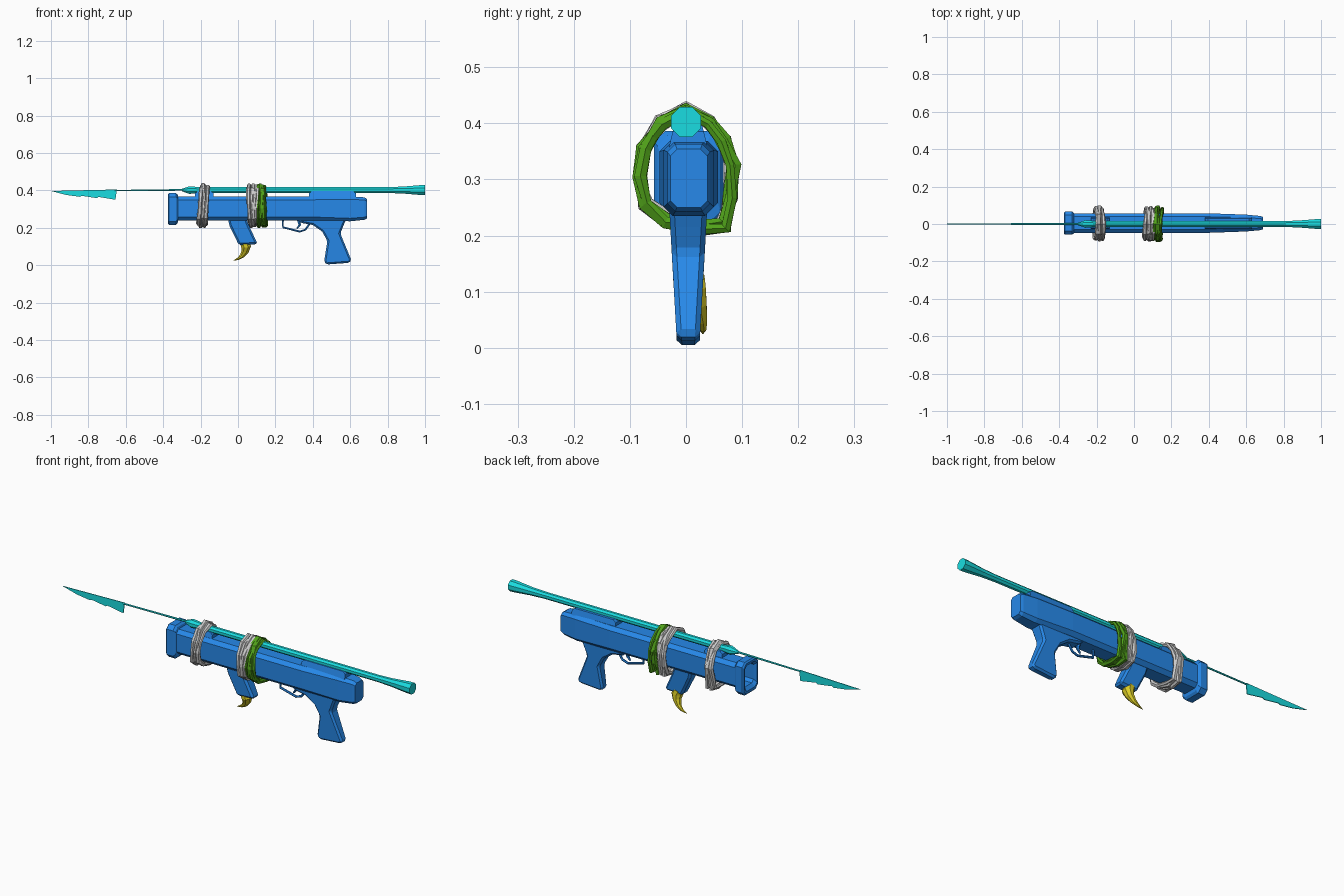
import bpy, bmesh, math, random
from mathutils import Vector

if "Cube" in bpy.data.objects:
    bpy.data.objects.remove(bpy.data.objects["Cube"])
random.seed(4)

def material(name, rgb):
    m = bpy.data.materials.new(name)
    m.diffuse_color = (*rgb, 1)
    m.use_nodes = True
    m.node_tree.nodes["Principled BSDF"].inputs["Base Color"].default_value = m.diffuse_color
    return m

BLUE = material("blue", (0.02, 0.25, 0.82))
CYAN = material("cyan", (0.01, 0.72, 0.75))
GREEN = material("green", (0.08, 0.36, 0.01))
YELLOW = material("yellow", (0.72, 0.62, 0.02))

def finish(name, bm, mat=None, bevel=0):
    bmesh.ops.recalc_face_normals(bm, faces=bm.faces)
    me = bpy.data.meshes.new(name)
    bm.to_mesh(me)
    bm.free()
    ob = bpy.data.objects.new(name, me)
    bpy.context.collection.objects.link(ob)
    if mat:
        me.materials.append(mat)
    if bevel:
        b = ob.modifiers.new("bevel", 'BEVEL')
        b.width, b.segments, b.limit_method = bevel, 1, 'ANGLE'
    return ob

def skin(bm, rings, closed=False):
    """Bridge rings of points, capping both ends unless closed."""
    vs = [[bm.verts.new(p) for p in r] for r in rings]
    n = len(vs[0])
    for i in range(len(vs) if closed else len(vs) - 1):
        a, b = vs[i], vs[(i + 1) % len(vs)]
        for j in range(n):
            bm.faces.new((a[j], a[(j + 1) % n], b[(j + 1) % n], b[j]))
    if not closed:
        bm.faces.new(vs[0])
        bm.faces.new(vs[-1])

def tube(bm, path, radii, sides, ref, closed=False):
    pts = [Vector(p) for p in path]
    ref, n, rings = Vector(ref), len(path), []
    for i, p in enumerate(pts):
        a = pts[(i - 1) % n] if closed else pts[max(i - 1, 0)]
        b = pts[(i + 1) % n] if closed else pts[min(i + 1, n - 1)]
        t = (b - a).normalized()
        u = t.cross(ref).normalized()
        w = u.cross(t)
        r = radii[i] if isinstance(radii, list) else radii
        rings.append([p + r * (u * math.cos(k) + w * math.sin(k))
                      for k in (2 * math.pi * (j + 0.5) / sides for j in range(sides))])
    skin(bm, rings, closed)

def octagon(x, hy, z0, z1, c, cy=0.005):
    q = [(hy, z0 + c), (hy, z1 - c), (hy - c, z1), (c - hy, z1),
         (-hy, z1 - c), (-hy, z0 + c), (c - hy, z0), (hy - c, z0)]
    return [(x, y + cy, z) for y, z in q]

def plate(name, outline, mat, top, bottom, bevel=0):
    """Extrude an x-z outline in y; half width tapers from top to bottom."""
    bm = bmesh.new()
    zs = [z for x, z in outline]
    lo, hi = min(zs), max(zs)
    half = lambda z: bottom + (top - bottom) * (z - lo) / (hi - lo)
    skin(bm, [[(x, 0.004 + s * half(z), z) for x, z in outline] for s in (-1, 1)])
    return finish(name, bm, mat, bevel)

# hollow barrel body with muzzle collar and tapered rear
bm = bmesh.new()
skin(bm, [octagon(*s) for s in (
    (0.10, 0.042, 0.252, 0.356, 0.014), (-0.36, 0.042, 0.252, 0.356, 0.014),
    (-0.375, 0.050, 0.235, 0.368, 0.016), (-0.375, 0.056, 0.222, 0.379, 0.018),
    (-0.368, 0.062, 0.215, 0.386, 0.02), (-0.332, 0.062, 0.215, 0.386, 0.02),
    (-0.323, 0.056, 0.225, 0.378, 0.018), (-0.320, 0.052, 0.24, 0.368, 0.018),
    (0.40, 0.052, 0.24, 0.368, 0.018), (0.60, 0.045, 0.235, 0.368, 0.016),
    (0.675, 0.038, 0.243, 0.363, 0.014), (0.69, 0.033, 0.25, 0.354, 0.012))])
finish("launcher_body", bm, BLUE)

# rod rests on top of the body
for name, x0, x1 in (("front_rest", -0.23, -0.13), ("rear_rest", 0.38, 0.63)):
    plate(name, [(x0, 0.355), (x1, 0.355), (x1, 0.385), (x1 - 0.015, 0.396),
                 (x0 + 0.015, 0.396), (x0, 0.385)], BLUE, 0.025, 0.035)

# grips
plate("fore_grip", [(-0.055, 0.25), (0.045, 0.25), (0.055, 0.22), (0.105, 0.113),
                    (0.005, 0.107), (-0.045, 0.21)], BLUE, 0.034, 0.026, 0.01)
plate("rear_grip", [(0.31, 0.25), (0.58, 0.25), (0.565, 0.215), (0.547, 0.17), (0.607, 0.025),
                    (0.594, 0.013), (0.475, 0.004), (0.46, 0.018), (0.478, 0.13),
                    (0.45, 0.18), (0.40, 0.215), (0.34, 0.226)], BLUE, 0.034, 0.02, 0.01)

# trigger guard and trigger
bm = bmesh.new()
tube(bm, [(0.24, 0.004, 0.245), (0.24, 0.004, 0.203), (0.33, 0.004, 0.18), (0.36, 0.004, 0.19),
          (0.385, 0.004, 0.225)], 0.006, 6, (0, 1, 0))
finish("trigger_guard", bm, BLUE)
bm = bmesh.new()
tube(bm, [(0.325, 0.004, 0.24), (0.33, 0.004, 0.215), (0.315, 0.004, 0.196)],
     [0.01, 0.008, 0.004], 6, (0, 1, 0))
finish("trigger", bm, BLUE)

# curved claw under the fore grip
bm = bmesh.new()
tube(bm, [(0.035, 0.008, 0.125), (0.043, 0.010, 0.100), (0.038, 0.018, 0.075),
          (0.022, 0.026, 0.05), (0.0, 0.030, 0.034), (-0.025, 0.030, 0.025)],
     [0.027, 0.028, 0.021, 0.013, 0.007, 0.001], 8, (0, 1, 0))
finish("claw", bm, YELLOW)

# flared rod
bm = bmesh.new()
tube(bm, [(x, 0, 0.402) for x in (-0.30, -0.26, -0.235, -0.215, 0.80, 0.88, 0.97, 1.0)],
     [0.007, 0.022, 0.020, 0.017, 0.017, 0.020, 0.028, 0.029], 8, (0, 1, 0))
finish("rod", bm, CYAN)

# thin shaft and serrated blade
bm = bmesh.new()
tube(bm, [(-0.29, 0, 0.403), (-0.66, 0, 0.399)], [0.005, 0.004], 6, (0, 1, 0))
finish("shaft", bm, CYAN)
plate("blade", [(-1.0, 0.397), (-0.92, 0.376), (-0.845, 0.366), (-0.835, 0.371), (-0.755, 0.359),
                (-0.745, 0.365), (-0.655, 0.35), (-0.648, 0.405)],
      CYAN, 0.002, 0.002).location.y = -0.004

# bindings: several jittered strands around body and rod
LOOP = [(0, 0.424), (0.042, 0.402), (0.068, 0.37), (0.083, 0.325), (0.078, 0.27), (0.068, 0.218),
        (0.025, 0.214), (-0.035, 0.228), (-0.073, 0.255), (-0.084, 0.305), (-0.076, 0.355),
        (-0.045, 0.402)]
def binding(name, x0, width, mat=None, strands=5):
    bm = bmesh.new()
    for s in range(strands):
        x = x0 + width * (s / (strands - 1) - 0.5)
        phase = random.uniform(0, 6.28)
        path, radii = [], []
        for i, (y, z) in enumerate(LOOP):
            k = 1 + random.uniform(-0.07, 0.06)
            path.append((x + 0.009 * math.sin(phase + i * math.pi / 6),
                         y * k, 0.32 + (z - 0.32) * k))
            radii.append(random.uniform(0.008, 0.013))
        tube(bm, path, radii, 6, (1, 0, 0), True)
    finish(name, bm, mat)

binding("front_binding", -0.187, 0.034)
binding("middle_binding", 0.082, 0.034)
binding("green_binding", 0.127, 0.032, GREEN)
